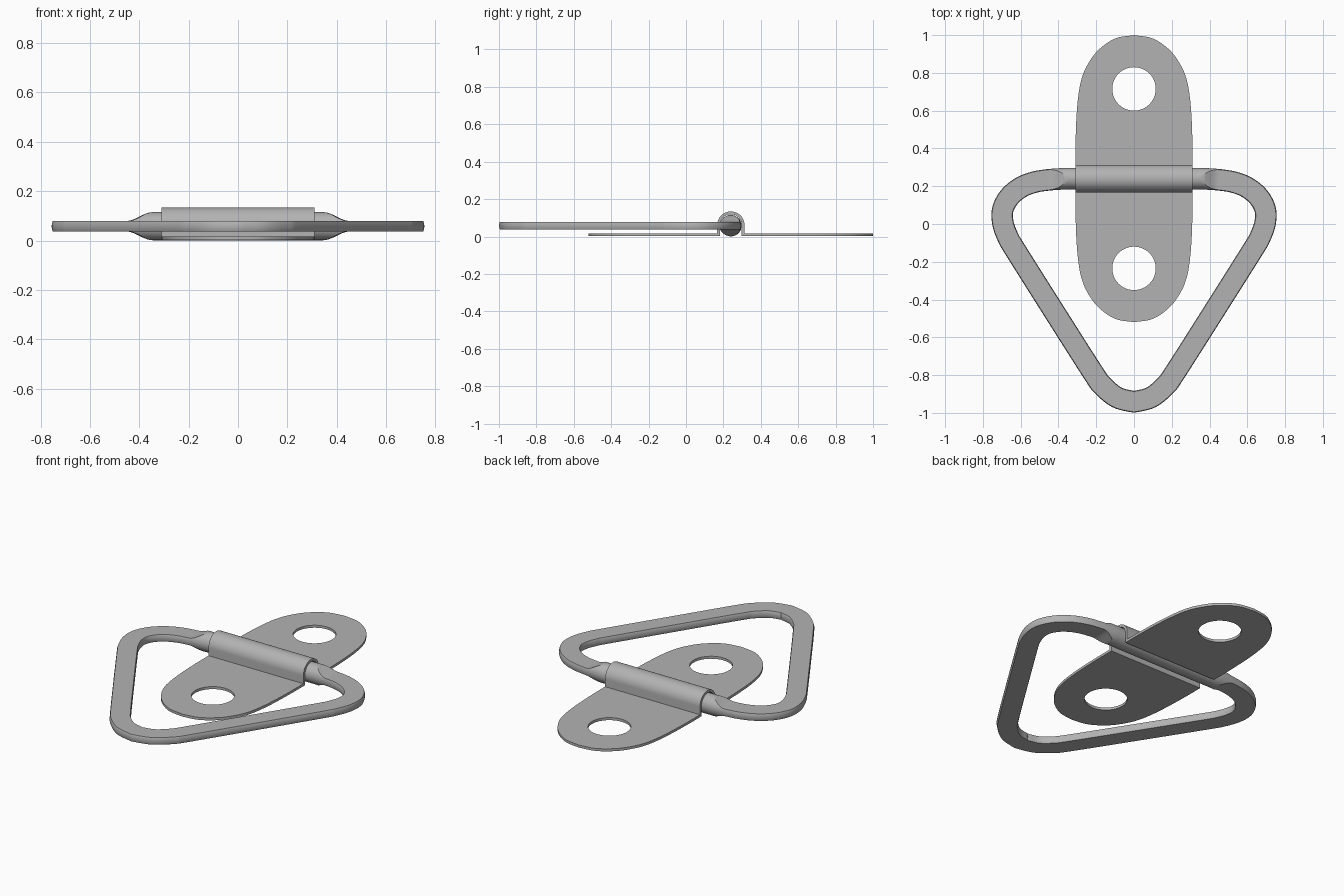
import bpy, bmesh, math
from mathutils import Vector, Matrix

if "Cube" in bpy.data.objects:
    bpy.data.objects.remove(bpy.data.objects["Cube"])

CY, CZ = 0.24, 0.061          # hinge axis
WIRE, FLAT = 0.057, 0.021     # wire radius, half thickness where pressed flat
T, HALF_W = 0.015, 0.31       # strap thickness, half width
R = 0.073                     # outer radius of the strap's hump

steel = bpy.data.materials.new("grey steel")
steel.diffuse_color = (0.45, 0.45, 0.45, 1)
steel.use_nodes = True
steel.node_tree.nodes["Principled BSDF"].inputs["Base Color"].default_value = steel.diffuse_color


def smooth_path(pts, n=6):
    """Catmull-Rom points through an open list."""
    p = [Vector(q) for q in pts]
    p = [2 * p[0] - p[1]] + p + [2 * p[-1] - p[-2]]
    out = []
    for a, b, c, d in zip(p, p[1:], p[2:], p[3:]):
        for i in range(n):
            t = i / n
            out.append(0.5 * (2 * b + (c - a) * t + (2 * a - 5 * b + 4 * c - d) * t * t
                              + (3 * b - a - 3 * c + d) * t ** 3))
    return out + [p[-2]]


def finish(ob):
    ob.data.materials.clear()
    ob.data.materials.append(steel)
    bpy.ops.object.select_all(action='DESELECT')
    ob.select_set(True)
    bpy.context.view_layer.objects.active = ob
    bpy.ops.object.shade_smooth_by_angle(angle=math.radians(35))


def plate(name, loops, half_depth, matrix):
    """Extruded flat shape; loops after the first are holes."""
    cu = bpy.data.curves.new(name, 'CURVE')
    cu.dimensions, cu.fill_mode, cu.extrude = '2D', 'BOTH', half_depth
    for loop in loops:
        s = cu.splines.new('POLY')
        s.points.add(len(loop) - 1)
        for pt, q in zip(s.points, loop):
            pt.co = (q[0], q[1], 0, 1)
        s.use_cyclic_u = True
    tmp = bpy.data.objects.new(name, cu)
    bpy.context.collection.objects.link(tmp)
    bpy.context.view_layer.update()
    me = bpy.data.meshes.new_from_object(tmp.evaluated_get(bpy.context.evaluated_depsgraph_get()))
    bpy.data.objects.remove(tmp)
    me.transform(matrix)
    bm = bmesh.new()
    bm.from_mesh(me)
    bmesh.ops.remove_doubles(bm, verts=bm.verts, dist=1e-5)
    bmesh.ops.recalc_face_normals(bm, faces=bm.faces)
    bm.to_mesh(me)
    bm.free()
    ob = bpy.data.objects.new(name, me)
    bpy.context.collection.objects.link(ob)
    finish(ob)


# Strap tabs: rounded plates with a screw hole, one each side of the hinge
half = smooth_path([(HALF_W, R - T), (HALF_W, 0.16), (0.306, 0.3), (0.297, 0.42), (0.28, 0.52),
                    (0.248, 0.6), (0.19, 0.68), (0.1, 0.742), (0, 0.76)])
tab = half + [Vector((-p.x, p.y)) for p in reversed(half[:-1])]
hole = [(0.115 * math.cos(a), 0.475 + 0.115 * math.sin(a))
        for a in (2 * math.pi * i / 48 for i in range(48))]
for name, turn in (("upper_tab", 0), ("lower_tab", math.pi)):
    plate(name, [tab, hole], T / 2,
          Matrix.Translation((0, CY, 0.002 + T / 2)) @ Matrix.Rotation(turn, 4, 'Z'))

# Strap hump: arched sheet over the pin (profile in y, z extruded along x)
arc = [math.pi * i / 32 for i in range(33)]
hump = [(R, 0.002)] + [(R * math.cos(a), CZ + R * math.sin(a)) for a in arc] + [(-R, 0.002)]
r = R - T
hump += [(-r, 0.002)] + [(r * math.cos(a), CZ + r * math.sin(a)) for a in reversed(arc)] + [(r, 0.002)]
to_yz = Matrix(((0, 0, 1, 0), (1, 0, 0, CY), (0, 1, 0, 0), (0, 0, 0, 1)))
plate("strap_hump", [hump], HALF_W, to_yz)

# Triangular ring: closed sweep of round wire, pressed flat away from the pin
side = [(0, CY), (0.2, CY), (0.31, CY), (0.36, CY), (0.41, 0.237), (0.46, 0.233), (0.53, 0.221),
        (0.6, 0.193), (0.66, 0.143), (0.695, 0.075), (0.693, 0), (0.665, -0.075), (0.63, -0.135),
        (0.425, -0.46), (0.215, -0.79), (0.165, -0.857), (0.09, -0.918), (0, -0.942)]
path = smooth_path(side)
path += [Vector((-p.x, p.y)) for p in reversed(path[1:-1])]
bm = bmesh.new()
rings = []
for i, p in enumerate(path):
    d = (path[(i + 1) % len(path)] - path[i - 1]).normalized()
    t = min(max((abs(p.x) - 0.345) / 0.105, 0), 1) if p.y > 0 else 1
    h = WIRE + (FLAT - WIRE) * t * t * (3 - 2 * t)
    a = math.asin(min(h / WIRE, 1)) * 0.999
    ring = []
    for s in (1, -1):
        for k in range(-8, 9):
            w, z = s * WIRE * math.cos(a * k / 8), s * WIRE * math.sin(a * k / 8)
            ring.append(bm.verts.new((p.x - d.y * w, p.y + d.x * w, CZ - 0.003 + z)))
    rings.append(ring)
for i, ring in enumerate(rings):
    nxt = rings[(i + 1) % len(rings)]
    for j in range(len(ring)):
        k = (j + 1) % len(ring)
        bm.faces.new((ring[j], ring[k], nxt[k], nxt[j]))
bmesh.ops.recalc_face_normals(bm, faces=bm.faces)
me = bpy.data.meshes.new("triangle_ring")
bm.to_mesh(me)
bm.free()
ob = bpy.data.objects.new("triangle_ring", me)
bpy.context.collection.objects.link(ob)
finish(ob)
